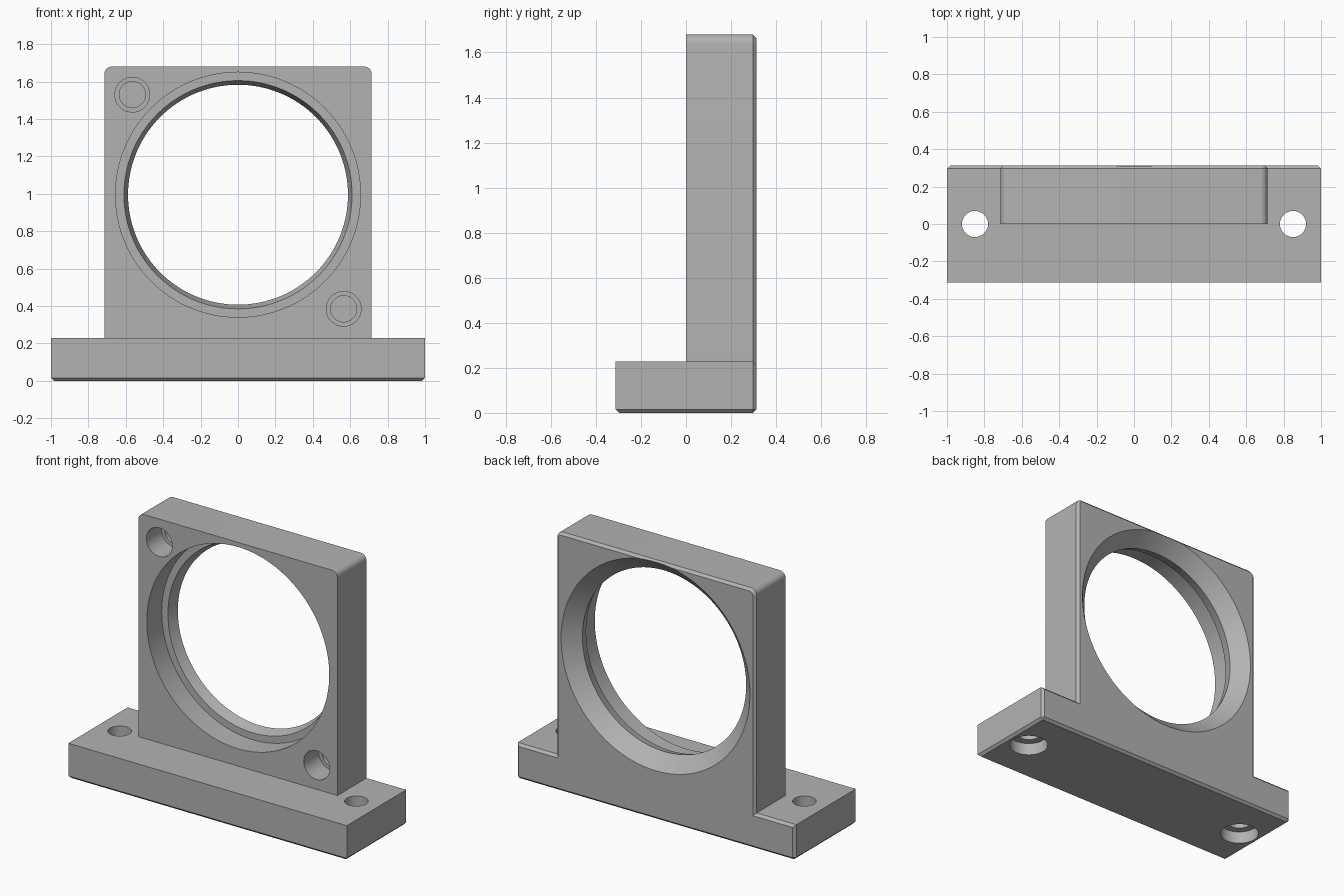
import bpy, bmesh, math
from mathutils import Matrix, Vector

if "Cube" in bpy.data.objects:
    bpy.data.objects.remove(bpy.data.objects["Cube"])

HALF_DEPTH, BASE_H, TOP = 0.3125, 0.228, 1.68
PLATE_X, CORNER, CHAMFER = 0.715, 0.04, 0.016
BORE_Z = 0.995

grey = bpy.data.materials.new("machined grey")
grey.use_nodes = True
colour = (0.45, 0.45, 0.45, 1)
grey.diffuse_color = colour
grey.node_tree.nodes["Principled BSDF"].inputs["Base Color"].default_value = colour


def make_object(name, bm):
    bmesh.ops.recalc_face_normals(bm, faces=bm.faces[:])
    mesh = bpy.data.meshes.new(name)
    bm.to_mesh(mesh)
    bm.free()
    obj = bpy.data.objects.new(name, mesh)
    mesh.materials.append(grey)
    bpy.context.collection.objects.link(obj)
    return obj


def push(bm, faces, dy):
    """Extrude faces along y."""
    out = bmesh.ops.extrude_face_region(bm, geom=faces)["geom"]
    verts = [g for g in out if isinstance(g, bmesh.types.BMVert)]
    bmesh.ops.translate(bm, verts=verts, vec=(0, dy, 0))


def build_bracket():
    bm = bmesh.new()

    def v(x, z):
        return bm.verts.new((x, HALF_DEPTH, z))

    # Foot outline and upright outline share one edge
    right, left = v(PLATE_X, BASE_H), v(-PLATE_X, BASE_H)
    foot = [v(-1, 0), v(1, 0), v(1, BASE_H), right, left, v(-1, BASE_H)]
    upright = [left, right]
    steps = 8
    for side in (1, -1):
        for i in range(steps + 1):
            a = math.pi / 2 * (i / steps + (side < 0))
            upright.append(v(side * (PLATE_X - CORNER) + CORNER * math.cos(a),
                             TOP - CORNER + CORNER * math.sin(a)))
    push(bm, [bm.faces.new(foot), bm.faces.new(upright)], -HALF_DEPTH)

    # Foot continues forward of the upright
    bm.normal_update()
    front = [f for f in bm.faces
             if all(abs(p.co.y) < 1e-5 and p.co.z < BASE_H + 1e-4 for p in f.verts)]
    push(bm, front, -HALF_DEPTH)
    bmesh.ops.recalc_face_normals(bm, faces=bm.faces[:])
    bmesh.ops.dissolve_limit(bm, angle_limit=0.01, verts=bm.verts[:], edges=bm.edges[:])

    # Chamfer the back outline and the underside
    edges = [e for e in bm.edges
             if all(p.co.y > HALF_DEPTH - 1e-4 for p in e.verts)
             or all(p.co.z < 1e-4 for p in e.verts)]
    bmesh.ops.bevel(bm, geom=edges, offset=CHAMFER, offset_type='OFFSET',
                    segments=1, profile=0.5, affect='EDGES')
    return make_object("mounting_bracket", bm)


def lathe(name, profile, place, sides):
    """Closed turned solid from (radius, distance) pairs along local z."""
    bm = bmesh.new()
    rings = [[bm.verts.new(place @ Vector((r * math.cos(math.tau * i / sides),
                                           r * math.sin(math.tau * i / sides), t)))
              for i in range(sides)] for r, t in profile]
    for a, b in zip(rings, rings[1:]):
        for i in range(sides):
            j = (i + 1) % sides
            bm.faces.new((a[i], a[j], b[j], b[i]))
    bm.faces.new(rings[0])
    bm.faces.new(rings[-1])
    obj = make_object(name, bm)
    obj.hide_render = True
    return obj


def cut(target, cutter):
    mod = target.modifiers.new("cut", 'BOOLEAN')
    mod.operation, mod.solver, mod.object = 'DIFFERENCE', 'EXACT', cutter
    bpy.context.view_layer.objects.active = target
    bpy.ops.object.modifier_apply(modifier=mod.name)
    bpy.data.objects.remove(cutter)


bracket = build_bracket()
along_y = Matrix.Rotation(-math.pi / 2, 4, 'X')

# Main bore: front recess, tapered throat, flared back
cone = 0.09
bore = [(0.655, -0.05), (0.655, 0.153), (0.61, 0.153), (0.588, HALF_DEPTH - cone),
        (0.588 + cone, HALF_DEPTH), (0.608 + cone, HALF_DEPTH + 0.02)]
cut(bracket, lathe("bore_cutter", bore, Matrix.Translation((0, 0, BORE_Z)) @ along_y, 128))

# Blind stepped sockets in opposite corners of the upright
socket = [(0.093, -0.05), (0.093, 0.155), (0.07, 0.155), (0.07, 0.25)]
for x, z in ((-0.565, 1.53), (0.565, 0.385)):
    cut(bracket, lathe("socket_cutter", socket, Matrix.Translation((x, 0, z)) @ along_y, 48))

# Foot screw holes, counterbored from below
screw = [(0.118, -0.05), (0.118, 0.08), (0.07, 0.08), (0.07, BASE_H + 0.05)]
for x in (-0.85, 0.85):
    cut(bracket, lathe("screw_cutter", screw, Matrix.Translation((x, 0, 0)), 48))

# Smooth round walls, crisp edges
bpy.ops.object.select_all(action='DESELECT')
bracket.select_set(True)
bpy.context.view_layer.objects.active = bracket
bpy.ops.object.shade_smooth_by_angle(angle=math.radians(15))
